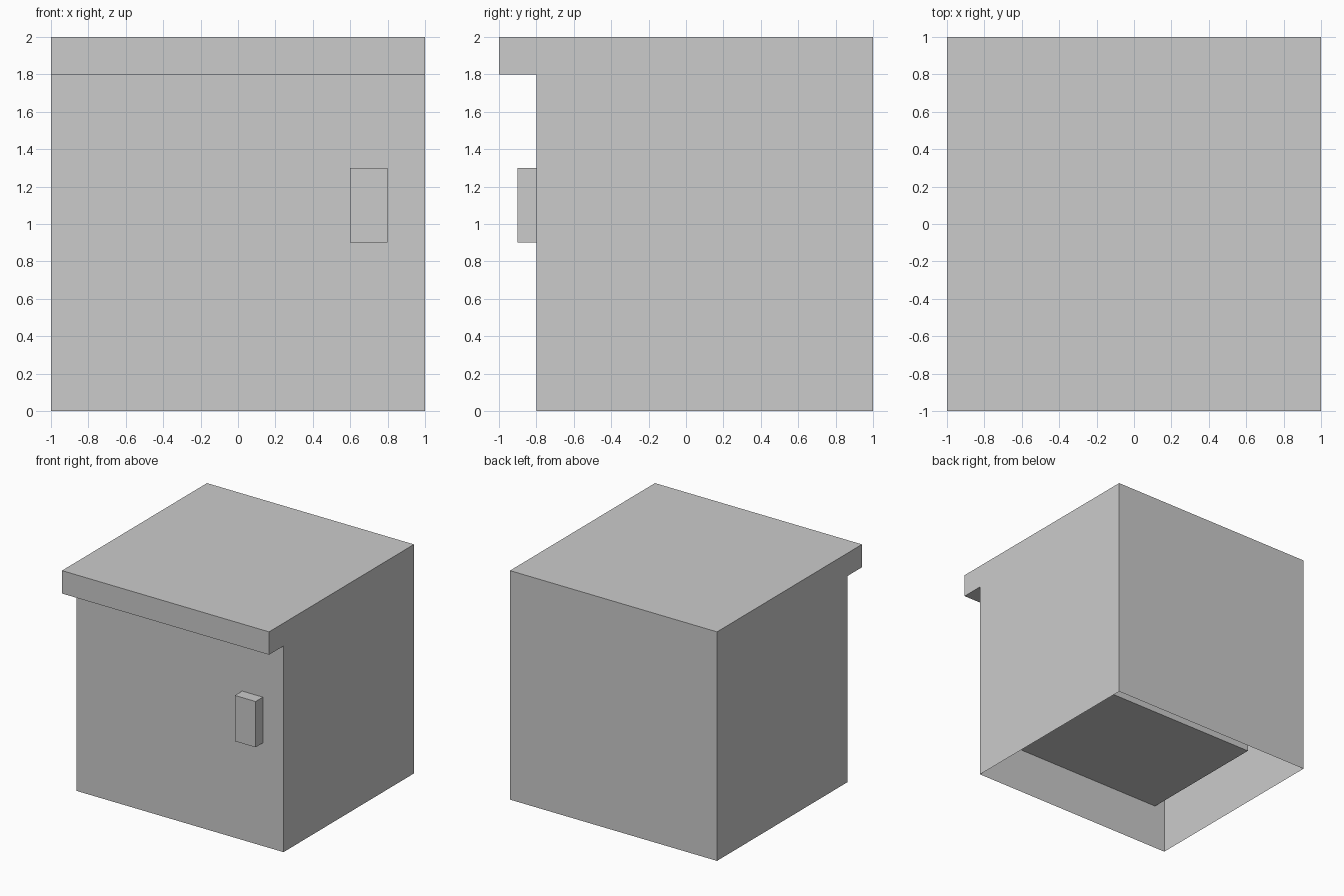
import bpy, bmesh

if "Cube" in bpy.data.objects:
    bpy.data.objects.remove(bpy.data.objects["Cube"])


def finish(name, bm):
    bm.normal_update()
    mesh = bpy.data.meshes.new(name)
    bm.to_mesh(mesh)
    bm.free()
    obj = bpy.data.objects.new(name, mesh)
    bpy.context.collection.objects.link(obj)
    return obj


def drop_face(bm, test):
    # Remove faces whose centre passes the test, leaving an open side
    faces = [f for f in bm.faces if test(f.calc_center_median())]
    bmesh.ops.delete(bm, geom=faces, context='FACES')


def box(name, lo, hi, open_side=None):
    bm = bmesh.new()
    bmesh.ops.create_cube(bm, size=1)
    for v in bm.verts:
        v.co = [lo[i] if v.co[i] < 0 else hi[i] for i in range(3)]
    if open_side:
        drop_face(bm, open_side)
    return finish(name, bm)


# Cabinet shell: side profile (y, z) with front lip, extruded across x, open underneath
profile = [(-1, 2), (-1, 1.8), (-0.8, 1.8), (-0.8, 0), (1, 0), (1, 2)]
bm = bmesh.new()
side = bm.faces.new([bm.verts.new((-1, y, z)) for y, z in profile])
ext = bmesh.ops.extrude_face_region(bm, geom=[side], use_keep_orig=True)
for v in [g for g in ext["geom"] if isinstance(g, bmesh.types.BMVert)]:
    v.co.x = 1
bmesh.ops.recalc_face_normals(bm, faces=bm.faces[:])
drop_face(bm, lambda c: c.z < 0.001)
finish("cabinet_shell", bm)

# Inner compartment hanging behind the front, seen through the open underside
box("inner_compartment", (-0.9, -0.8, 0.4), (0.9, 0.4, 1.8),
    lambda c: c.y < -0.79)

# Door handle on the front
box("door_handle", (0.6, -0.9, 0.9), (0.8, -0.8, 1.3),
    lambda c: c.y > -0.801)
